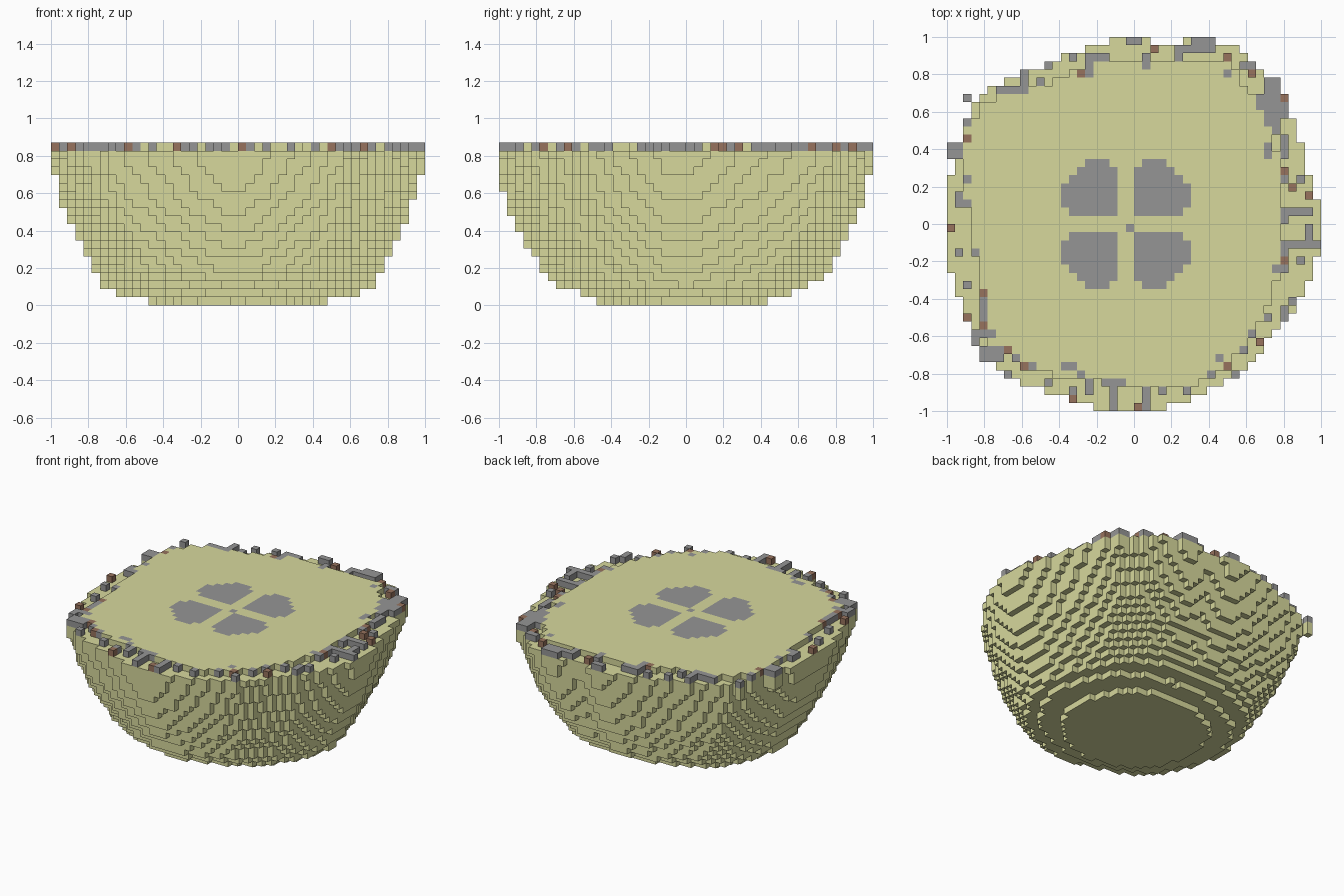
import bpy
import bmesh
import math

if "Cube" in bpy.data.objects:
    bpy.data.objects.remove(bpy.data.objects["Cube"], do_unlink=True)

GRID = 46              # cells along the longest side
CELL = 2 / GRID
TOP = 19               # index of the highest layer


def material(name, colour):
    mat = bpy.data.materials.new(name)
    mat.use_nodes = True
    rgba = (*colour, 1)
    mat.diffuse_color = rgba
    bsdf = next(n for n in mat.node_tree.nodes if n.type == 'BSDF_PRINCIPLED')
    bsdf.inputs["Base Color"].default_value = rgba
    bsdf.inputs["Roughness"].default_value = 0.9
    return mat


SAND, STONE, CLAY = range(3)
MATERIALS = [
    material("pale sand", (0.68, 0.69, 0.335)),
    material("stone grey", (0.3, 0.3, 0.3)),
    material("clay brown", (0.31, 0.17, 0.11)),
]

# Radius of the bowl's rim at equal angles, counter-clockwise from +x
RIM = [1, .985, .97, 1, 1.06, 1.07, 1.085, 1.07, .96,
       1, .98, .965, .975, 1.015, 1.08, 1.05, 1.02, 1.015,
       1.01, 1.01, 1.01, 1.02, 1.08, 1.07, 1.02, 1, 1.01,
       1.03, .995, .975, .976, .965, .945, .97, .98, 1]

# Radius of the raised floor inside the ledge
FLOOR = [.8, .81, .84, .87, .9, .94, 1, .925, .88,
         .87, .875, .87, .87, .93, 1.02, 1.04, .965, .91,
         .87, .86, .86, .91, 1, .96, .92, .875, .865,
         .87, .88, .91, .9, .88, .85, .84, .82, .81]

# Half width and half depth of each layer below the floor, from the base up
SIZES = [(.48, .455), (.64, .56), (.72, .675), (.74, .73), (.77, .77),
         (.79, .785), (.815, .815), (.835, .84), (.86, .865), (.88, .885),
         (.9, .905), (.915, .92), (.93, .935), (.945, .95), (.955, .96),
         (.965, .97), (.985, .985), (.99, .99), (1, 1)]

# Stone clusters on the ledge: column, row from the back, width, depth
STONES = [(22, 0, 2, 1), (30, 0, 3, 2), (28, 1, 2, 1), (28, 2, 1, 1),
          (24, 2, 1, 2), (17, 2, 1, 2), (18, 2, 2, 1), (15, 2, 1, 1),
          (9, 4, 1, 2), (6, 6, 4, 1), (0, 13, 2, 2), (1, 19, 1, 2),
          (4, 32, 1, 3), (4, 36, 2, 1), (3, 36, 1, 2), (4, 38, 3, 2),
          (14, 40, 2, 1), (17, 42, 1, 2), (19, 42, 3, 1), (20, 43, 1, 3),
          (24, 43, 1, 3), (41, 33, 1, 2), (40, 28, 2, 1), (41, 25, 1, 2),
          (43, 25, 3, 1), (44, 23, 1, 2), (41, 21, 2, 1), (43, 21, 2, 1),
          (39, 13, 1, 2), (41, 12, 1, 3), (39, 5, 2, 6), (38, 7, 1, 2)]

# Single stones and single clay lumps: column, row from the back
PEBBLES = [(17, 4), (12, 3), (11, 5), (2, 7), (2, 10), (2, 17), (2, 20),
           (3, 26), (1, 26), (2, 30), (8, 39), (7, 41), (10, 40), (12, 42),
           (15, 43), (16, 41), (26, 43), (29, 43), (32, 41), (33, 39),
           (35, 41), (36, 38), (37, 36), (39, 34), (42, 32), (41, 17),
           (43, 17), (37, 3), (36, 3), (34, 4), (41, 22), (40, 11),
           (41, 8), (42, 25), (43, 27), (41, 9)]
LUMPS = [(25, 1), (34, 2), (37, 4), (41, 7), (41, 16), (42, 18), (44, 19),
         (41, 27), (38, 37), (34, 40), (23, 45), (15, 44), (9, 40), (7, 38),
         (4, 35), (2, 34), (4, 31), (0, 23), (2, 12), (16, 4)]


def radius_at(radii, angle):
    step = (angle / math.tau % 1) * len(radii)
    low = int(step) % len(radii)
    high = (low + 1) % len(radii)
    return radii[low] + (radii[high] - radii[low]) * (step % 1)


def fill(radii, width=1, depth=1):
    """Columns and rows of all cells whose centre lies in the round plan."""
    plan = set()
    for i in range(GRID):
        for j in range(GRID):
            x = (-1 + (i + 0.5) * CELL) / width
            y = (-1 + (j + 0.5) * CELL) / depth
            if math.hypot(x, y) < radius_at(radii, math.atan2(y, x)):
                plan.add((i, j))
    return plan


def build_blocks(name, cells):
    """Mesh the outer faces of a {(column, row, level): colour} block set."""
    bm = bmesh.new()
    verts = {}

    def corner(key):
        if key not in verts:
            i, j, k = key
            verts[key] = bm.verts.new((i * CELL - 1, j * CELL - 1, k * CELL))
        return verts[key]

    for cell, colour in cells.items():
        for axis in range(3):
            for side in (0, 1):
                near = list(cell)
                near[axis] += 2 * side - 1
                if tuple(near) in cells:
                    continue
                ring = []
                for u, v in ((0, 0), (1, 0), (1, 1), (0, 1)):
                    key = list(cell)
                    key[axis] += side
                    key[(axis + 1) % 3] += u
                    key[(axis + 2) % 3] += v
                    ring.append(corner(tuple(key)))
                face = bm.faces.new(ring if side else ring[::-1])
                face.material_index = colour
    mesh = bpy.data.meshes.new(name)
    bm.to_mesh(mesh)
    bm.free()
    for mat in MATERIALS:
        mesh.materials.append(mat)
    obj = bpy.data.objects.new(name, mesh)
    bpy.context.collection.objects.link(obj)


# Rubble on the ledge
rubble = {}
for col, row, width, depth in STONES + [(c, r, 1, 1) for c, r in PEBBLES]:
    for i in range(col, col + width):
        for j in range(row, row + depth):
            rubble[i, GRID - 1 - j, TOP] = STONE
for col, row in LUMPS:
    rubble[col, GRID - 1 - row, TOP] = CLAY
build_blocks("rim_rubble", rubble)

# Stepped bowl, rounder towards the base, with rubble on its upper layers
bowl = {}
for level, (width, depth) in enumerate(SIZES):
    blend = min(1, 0.35 + level / TOP)
    plan = fill([1 + (r - 1) * blend for r in RIM], width, depth)
    if level >= TOP - 2:
        plan |= {(i, j) for i, j, k in rubble}
    for i, j in plan:
        bowl[i, j, level] = SAND

# Raised floor
for i, j in fill(FLOOR):
    if (i, j, TOP) not in rubble:
        bowl[i, j, TOP] = SAND

# Four rounded stone patches and a centre stone set flush in the floor
for a in range(7):
    for b in range(7):
        if (a - 2) ** 2 + (b - 2) ** 2 <= 17:
            for i in (23 + a, 20 - a):
                for j in (24 + b, 21 - b):
                    bowl[i, j, TOP] = STONE
bowl[22, 22, TOP] = STONE
build_blocks("stepped_bowl", bowl)
